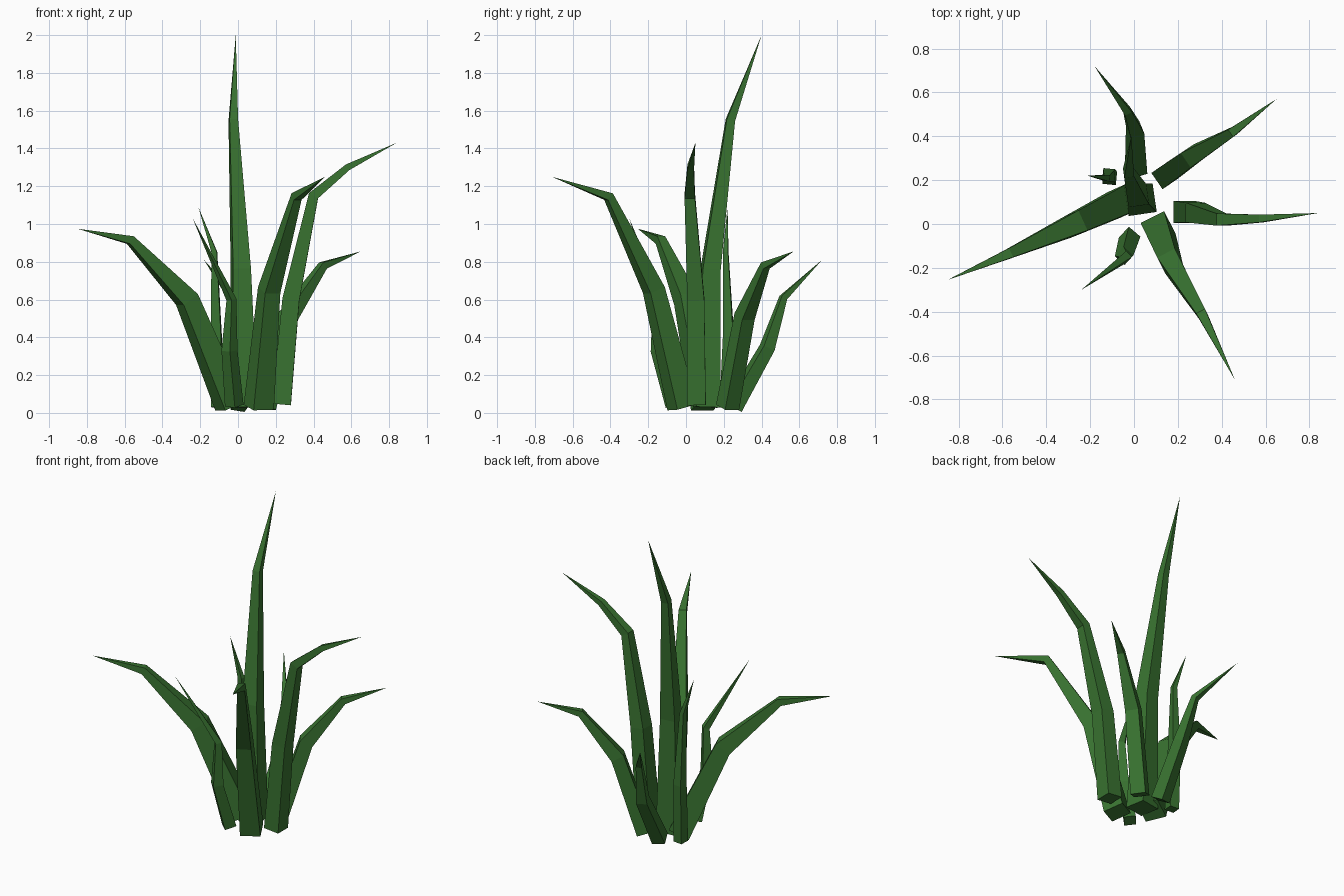
import bpy
import bmesh
from mathutils import Vector

cube = bpy.data.objects.get("Cube")
if cube:
    bpy.data.objects.remove(cube, do_unlink=True)

green = bpy.data.materials.new("leaf_green")
green.use_nodes = True
color = (0.04, 0.17, 0.03, 1)
green.diffuse_color = color
green.node_tree.nodes["Principled BSDF"].inputs["Base Color"].default_value = color


def blade(name, path, widths):
    """Square-section leaf swept along a bent path and closed to a point."""
    pts = [Vector(p) for p in path]
    lean = pts[-1] - pts[0]
    side = Vector((-lean.y, lean.x, 0)).normalized()
    bm = bmesh.new()
    rings = []
    for i, w in enumerate(widths):
        ahead = (pts[i + 1] - pts[i]).normalized()
        back = (pts[i] - pts[i - 1]).normalized() if i else ahead
        tangent = (ahead + back).normalized()
        across = (side - tangent * side.dot(tangent)).normalized()
        up = tangent.cross(across)
        rings.append([bm.verts.new(pts[i] + (across * a + up * b) * w / 2)
                      for a, b in ((-1, -1), (1, -1), (1, 1), (-1, 1))])
    tip = bm.verts.new(pts[-1])
    bm.faces.new(rings[0])
    for k in range(4):
        n = (k + 1) % 4
        for low, high in zip(rings, rings[1:]):
            bm.faces.new((low[k], low[n], high[n], high[k]))
        bm.faces.new((rings[-1][k], rings[-1][n], tip))
    bmesh.ops.recalc_face_normals(bm, faces=bm.faces)
    mesh = bpy.data.meshes.new(name)
    bm.to_mesh(mesh)
    bm.free()
    mesh.materials.append(green)
    obj = bpy.data.objects.new(name, mesh)
    bpy.context.collection.objects.link(obj)


# Tall centre leaf
blade("tall_leaf", [(0.03, 0.11, 0.03), (0.015, 0.13, 0.76),
                    (-0.025, 0.235, 1.55), (-0.012, 0.4, 2.0)],
      [0.13, 0.095, 0.045])

# Large leaves bending outward
blade("right_arching_leaf", [(-0.04, 0.11, 0.04), (-0.27, 0.0, 0.6),
                             (-0.57, -0.135, 0.915), (-0.85, -0.255, 0.975)],
      [0.13, 0.1, 0.045])
blade("left_arching_leaf", [(0.23, 0.055, 0.045), (0.28, 0.052, 0.6),
                            (0.4, 0.02, 1.15), (0.58, 0.025, 1.3),
                            (0.84, 0.05, 1.43)],
      [0.1, 0.09, 0.055, 0.035])
blade("front_arching_leaf", [(0.11, -0.02, 0.03), (0.165, -0.17, 0.65),
                             (0.31, -0.41, 1.145), (0.46, -0.71, 1.25)],
      [0.12, 0.09, 0.045])

# Shorter leaves at the back
blade("back_left_leaf", [(0.14, 0.22, 0.03), (0.265, 0.31, 0.51),
                         (0.45, 0.42, 0.78), (0.65, 0.57, 0.855)],
      [0.09, 0.08, 0.04])
blade("back_leaf", [(0.01, 0.25, 0.03), (0.005, 0.43, 0.345),
                    (-0.03, 0.515, 0.61), (-0.18, 0.72, 0.81)],
      [0.08, 0.065, 0.035])

# Thin upright leaves
blade("thin_back_leaf", [(-0.11, 0.21, 0.03), (-0.115, 0.225, 0.4),
                         (-0.125, 0.21, 0.85), (-0.21, 0.22, 1.09)],
      [0.06, 0.055, 0.028])
blade("thin_front_leaf", [(-0.02, -0.06, 0.04), (-0.045, -0.145, 0.33),
                          (-0.035, -0.15, 0.6), (-0.24, -0.3, 1.03)],
      [0.07, 0.06, 0.038])
